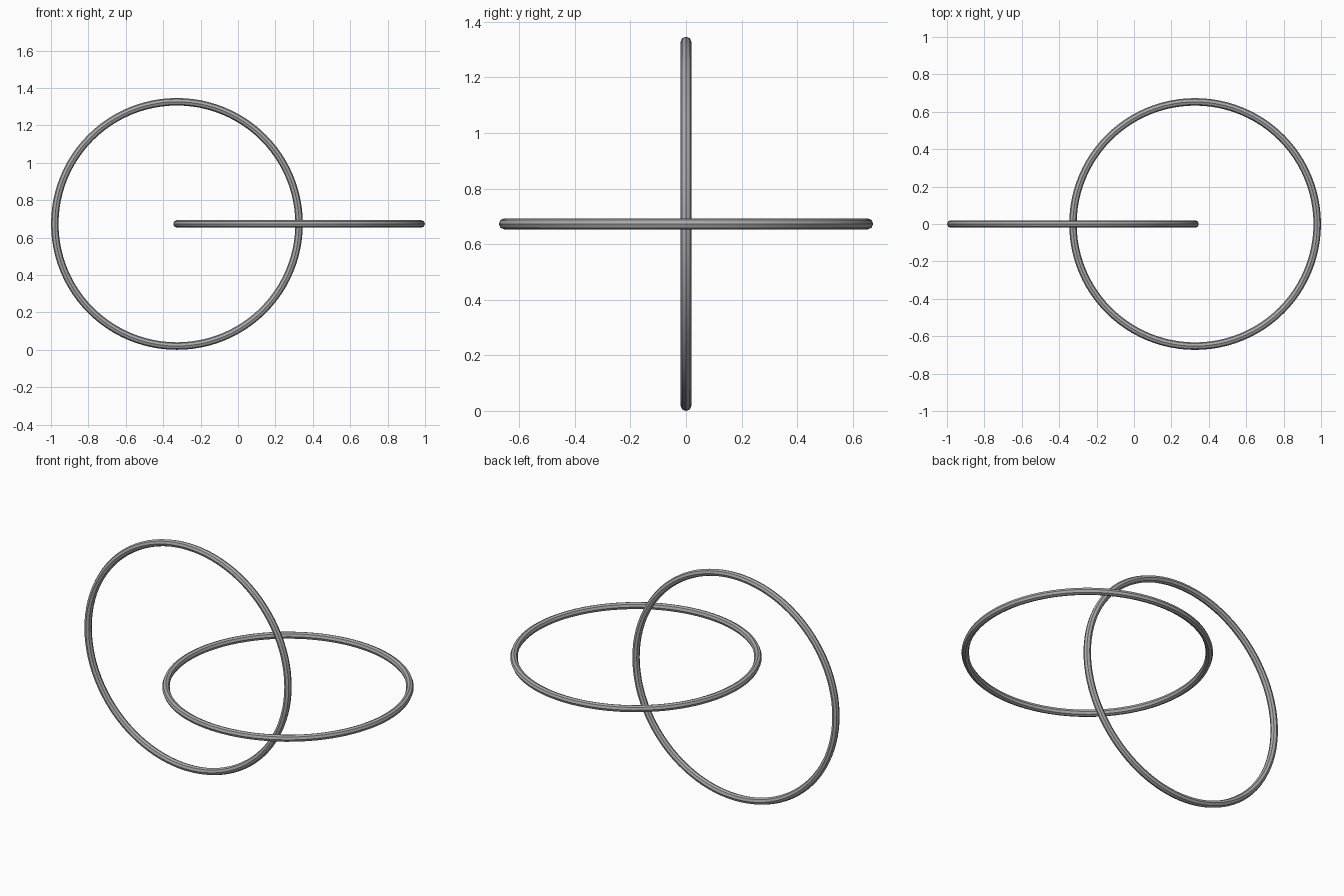
import bpy
import math

cube = bpy.data.objects.get("Cube")
if cube:
    bpy.data.objects.remove(cube, do_unlink=True)

# Plain grey metal
grey = bpy.data.materials.new("grey_metal")
grey.use_nodes = True
colour = (0.40, 0.40, 0.40, 1.0)
grey.diffuse_color = colour
grey.node_tree.nodes["Principled BSDF"].inputs["Base Color"].default_value = colour

RADIUS = 0.653
TUBE = 0.02
CENTRE_Z = RADIUS + TUBE


def ring(name, x, tilt):
    """Thin ring with an eight-sided cross-section."""
    bpy.ops.mesh.primitive_torus_add(
        major_radius=RADIUS, minor_radius=TUBE,
        major_segments=96, minor_segments=8,
        location=(x, 0, CENTRE_Z), rotation=(tilt, 0, 0))
    obj = bpy.context.object
    obj.name = name
    obj.data.materials.append(grey)
    bpy.ops.object.shade_smooth_by_angle(angle=math.radians(30))
    return obj


# Two interlocked rings, each passing through the other's centre
ring("upright_ring", -RADIUS / 2, math.pi / 2)
ring("flat_ring", RADIUS / 2, 0)
